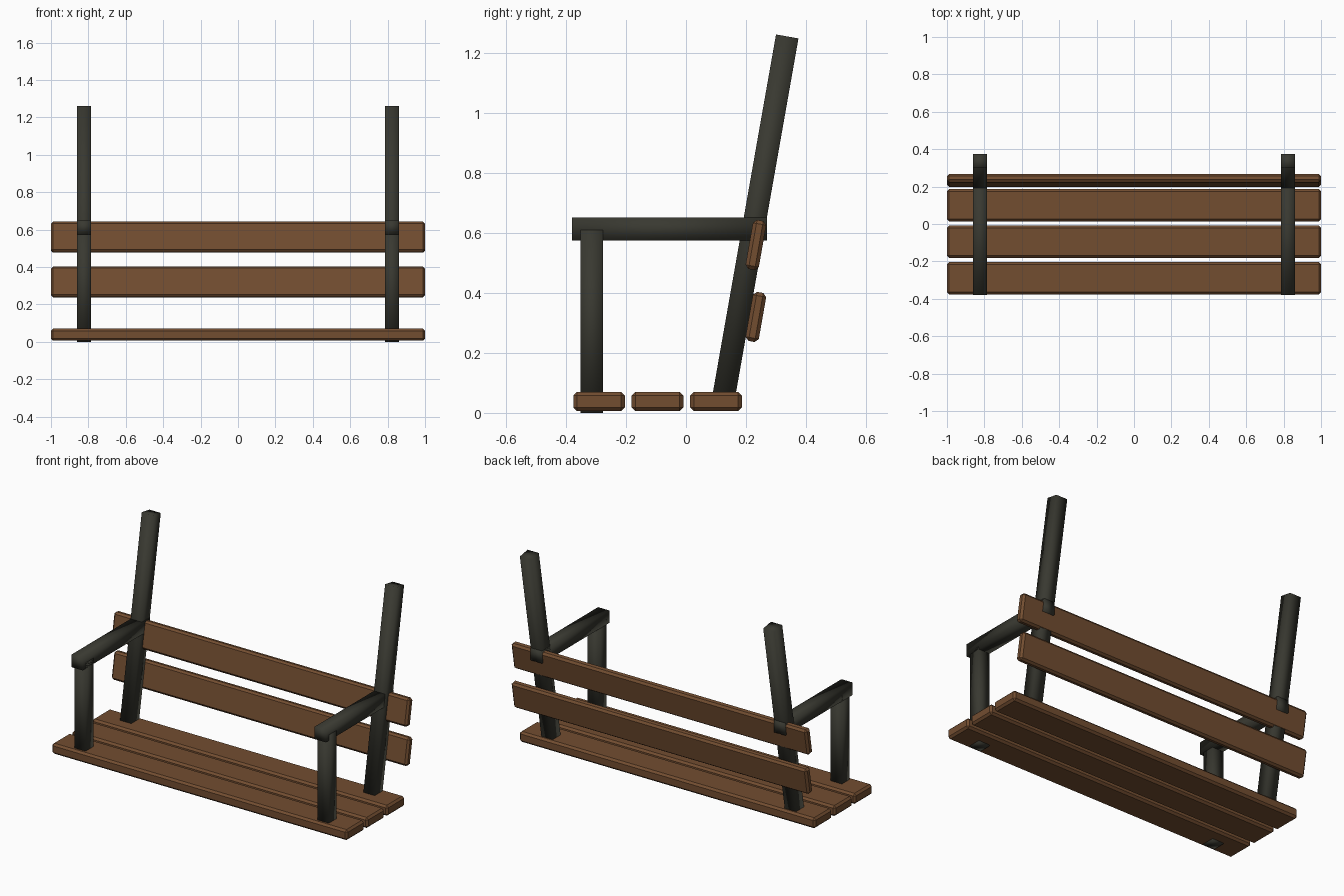
import bpy
import bmesh
import math

cube = bpy.data.objects.get("Cube")
if cube:
    bpy.data.objects.remove(cube, do_unlink=True)


def material(name, rgb):
    mat = bpy.data.materials.new(name)
    mat.use_nodes = True
    mat.diffuse_color = (*rgb, 1)
    mat.node_tree.nodes["Principled BSDF"].inputs["Base Color"].default_value = (*rgb, 1)
    return mat


WOOD = material("brown wood", (0.17, 0.075, 0.03))
IRON = material("dark iron", (0.04, 0.04, 0.03))
LEAN = math.radians(-10)


def box(name, size, location, mat, tilt=0, bevel=0, smooth=False):
    mesh = bpy.data.meshes.new(name)
    bm = bmesh.new()
    bmesh.ops.create_cube(bm, size=1)
    bmesh.ops.scale(bm, vec=size, verts=bm.verts)
    if bevel:
        bmesh.ops.bevel(bm, geom=bm.edges[:], offset=bevel, segments=1, affect='EDGES')
    for face in bm.faces:
        face.smooth = smooth
    bm.to_mesh(mesh)
    bm.free()
    mesh.materials.append(mat)
    obj = bpy.data.objects.new(name, mesh)
    obj.location = location
    obj.rotation_euler.x = tilt
    bpy.context.collection.objects.link(obj)
    return obj


# Seat slats
for i, y in enumerate((-0.29, -0.095, 0.1)):
    box(f"seat_slat_{i + 1}", (2, 0.172, 0.064), (0, y, 0.038), WOOD, bevel=0.012)

# Leaning backrest slats
for name, z in (("lower", 0.32), ("upper", 0.56)):
    box(f"{name}_back_slat", (2, 0.045, 0.166), (0, 0.233, z), WOOD, LEAN, 0.012)

# Iron frame on each side
for side, x in (("left", 0.823), ("right", -0.823)):
    box(f"{side}_front_post", (0.076, 0.076, 0.61), (x, -0.314, 0.305), IRON, smooth=True)
    box(f"{side}_armrest", (0.076, 0.65, 0.076), (x, -0.055, 0.613), IRON, smooth=True)
    box(f"{side}_back_post", (0.076, 0.076, 1.24), (x, 0.23, 0.645), IRON, LEAN, smooth=True)
